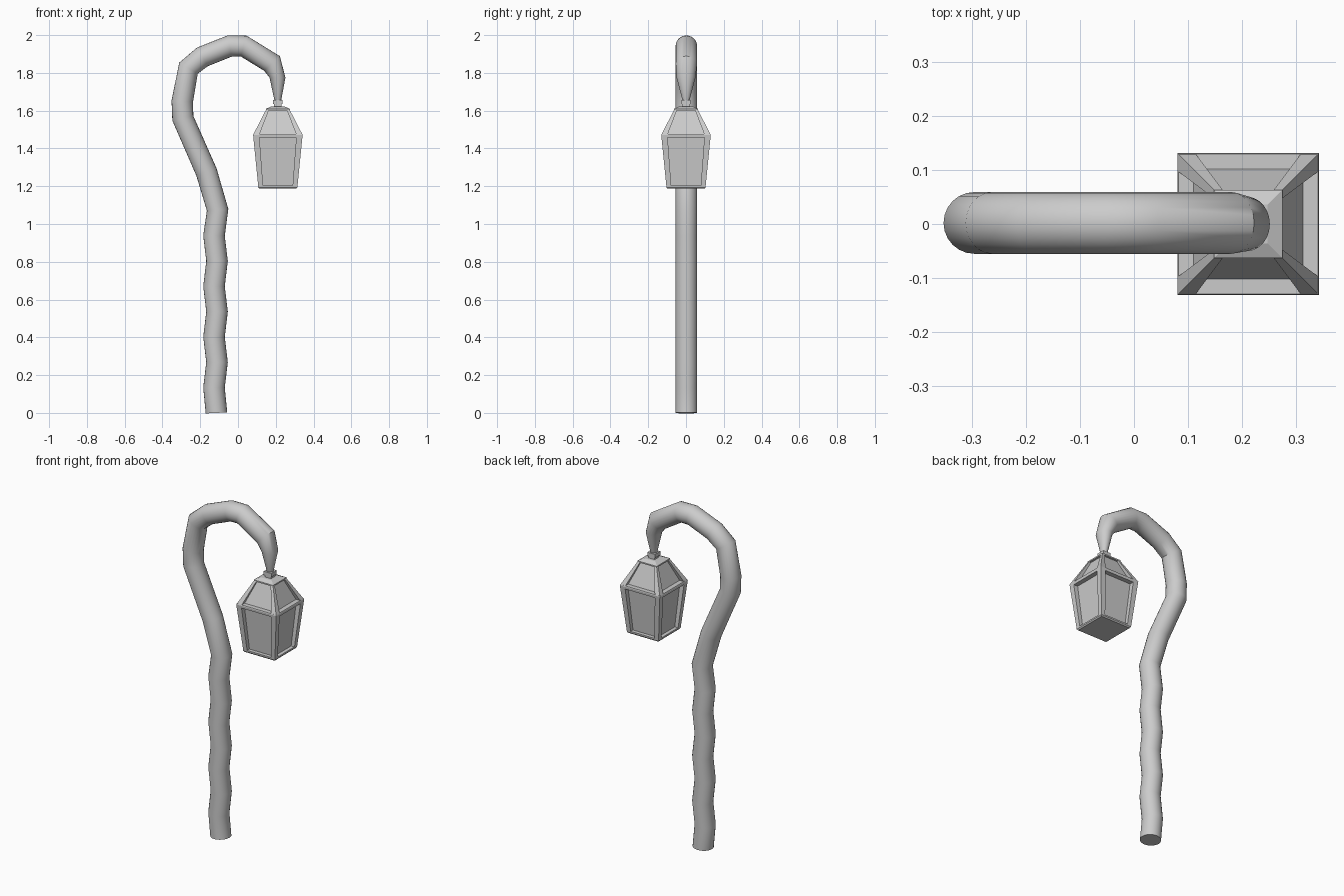
import bpy, bmesh, math
from mathutils import Vector

cube = bpy.data.objects.get("Cube")
if cube:
    bpy.data.objects.remove(cube, do_unlink=True)

grey = bpy.data.materials.new("plain_grey")
grey.use_nodes = True
colour = (0.6, 0.6, 0.6, 1)
grey.diffuse_color = colour
grey.node_tree.nodes["Principled BSDF"].inputs["Base Color"].default_value = colour

LANTERN_X = 0.211


def loft(name, rings, smooth=False):
    """Skin a list of equal-length point rings and cap both ends."""
    bm = bmesh.new()
    loops = [[bm.verts.new(p) for p in ring] for ring in rings]
    n = len(loops[0])
    for a, b in zip(loops, loops[1:]):
        for i in range(n):
            j = (i + 1) % n
            bm.faces.new((a[i], a[j], b[j], b[i]))
    bm.faces.new(loops[0][::-1])
    bm.faces.new(loops[-1])
    bmesh.ops.recalc_face_normals(bm, faces=bm.faces)
    mesh = bpy.data.meshes.new(name)
    bm.to_mesh(mesh)
    bm.free()
    mesh.materials.append(grey)
    obj = bpy.data.objects.new(name, mesh)
    bpy.context.collection.objects.link(obj)
    if smooth:
        bpy.ops.object.select_all(action='DESELECT')
        obj.select_set(True)
        bpy.context.view_layer.objects.active = obj
        bpy.ops.object.shade_smooth_by_angle(angle=math.radians(40))
    return obj


def box_ring(x0, x1, y0, y1, z):
    return [(LANTERN_X + x, y, z) for x, y in ((x0, y0), (x1, y0), (x1, y1), (x0, y1))]


def square(half, z):
    return box_ring(-half, half, -half, half, z)


def stack(name, levels):
    return loft(name, [square(half, z) for half, z in levels])


# Crooked post: wavy trunk, then a hook over the lantern
path = [(-0.114, 0)]
path += [(-0.127 if k % 2 else -0.111, 0.134 * k) for k in range(1, 8)]
path += [(-0.108, 1.075), (-0.167, 1.275), (-0.292, 1.56), (-0.295, 1.65),
         (-0.262, 1.825), (-0.188, 1.885), (-0.045, 1.942), (0.03, 1.942), (0.18, 1.85)]
pts = [Vector((x, 0.002, z)) for x, z in path]
SIDES = 24


def tube_ring(centre, across, rx, ry):
    angles = [math.tau * i / SIDES for i in range(SIDES)]
    return [centre + across * (rx * math.cos(a)) + Vector((0, ry * math.sin(a), 0))
            for a in angles]


rings = []
for i, p in enumerate(pts):
    before = (p - pts[i - 1]).normalized() if i else Vector((0, 0, 1))
    after = (pts[i + 1] - p).normalized() if i < len(pts) - 1 else Vector((0.45, 0, -0.89))
    t = (before + after).normalized()
    across = Vector((t.z, 0, -t.x))
    rings.append(tube_ring(p, across, 0.057, 0.057))
# Pinched tip of the hook
down = Vector((-1, 0, 0))
rings.append(tube_ring(Vector((0.209, 0, 1.775)), down, 0.042, 0.05))
rings.append(tube_ring(Vector((LANTERN_X, 0, 1.645)), down, 0.016, 0.016))
loft("crooked_post", rings, smooth=True)

# Lantern outline: half width and height of foot, rim and crown
FOOT, RIM, CROWN = (0.104, 1.20), (0.131, 1.472), (0.062, 1.606)

# Recessed panes
stack("lantern_panes", [(h * 0.79, z) for h, z in (FOOT, RIM, CROWN)])

# Corner bars, bent at the rim
for sx, side in ((-1, "right"), (1, "left")):
    for sy, end in ((-1, "front"), (1, "back")):
        loft(f"corner_bar_{end}_{side}",
             [box_ring(sx * h * 0.75, sx * h, sy * h * 0.75, sy * h, z)
              for h, z in (FOOT, RIM, CROWN)])

# Flat plates, cap and neck
stack("lantern_base", [(0.098, 1.187), (0.104, 1.194), (0.104, 1.203)])
stack("lantern_rim", [(0.1295, 1.458), (0.131, 1.472), (0.129, 1.477)])
stack("lantern_cap", [(0.063, 1.602), (0.063, 1.61), (0.036, 1.622)])
stack("lantern_neck", [(0.02, 1.615), (0.02, 1.634), (0.025, 1.634), (0.025, 1.656)])
